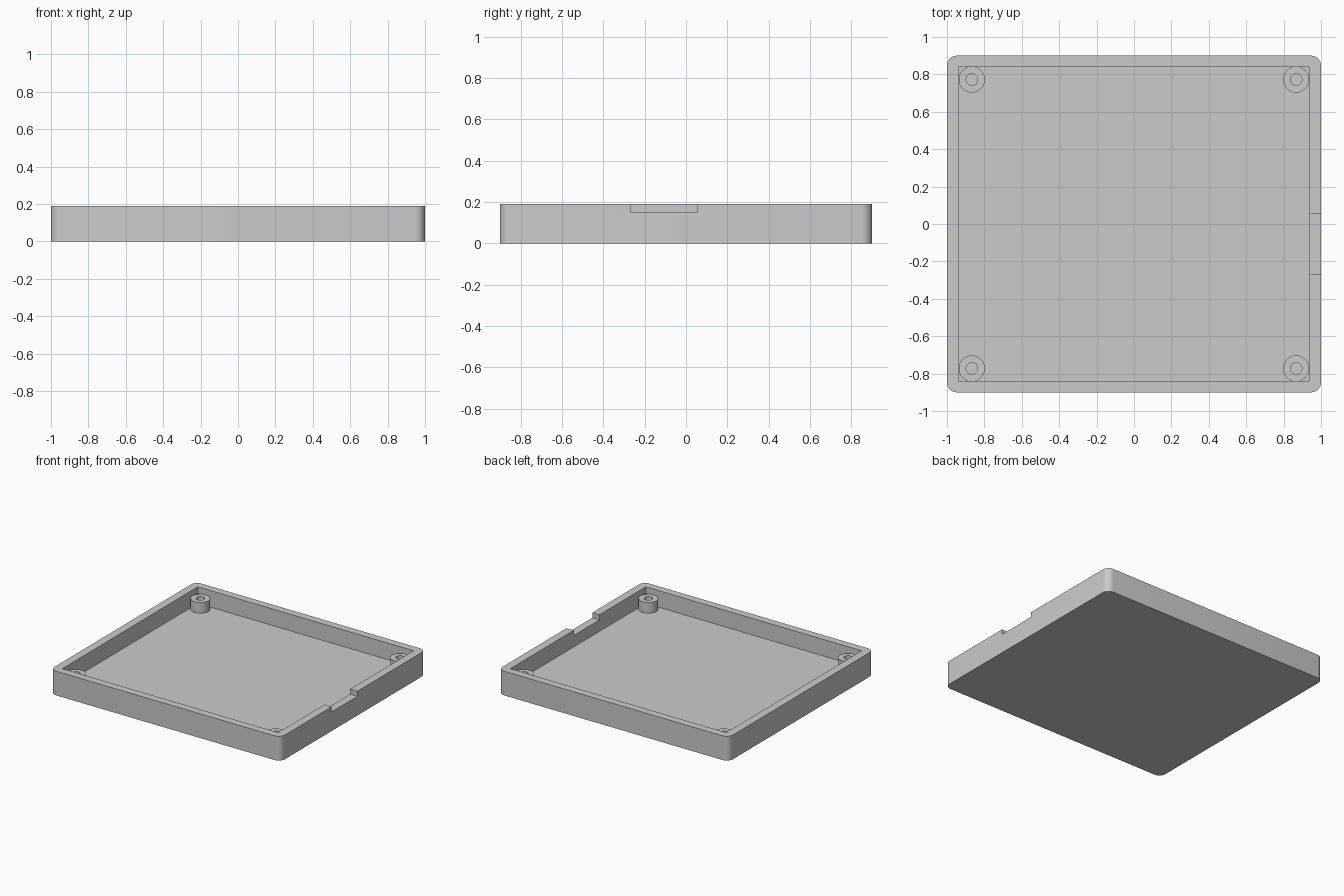
import bpy
import bmesh
import math

HX, HY, H = 1.0, 0.9, 0.19      # outer half sizes and height
IX, IY, FLOOR = 0.937, 0.84, 0.06   # cavity half sizes and floor level
BOSS_TOP = 0.145

cube = bpy.data.objects.get("Cube")
if cube:
    bpy.data.objects.remove(cube, do_unlink=True)

grey = bpy.data.materials.new("plain grey")
grey.use_nodes = True
colour = (0.6, 0.6, 0.6, 1)
grey.diffuse_color = colour
grey.node_tree.nodes["Principled BSDF"].inputs["Base Color"].default_value = colour


def make_object(name, bm):
    bmesh.ops.recalc_face_normals(bm, faces=bm.faces)
    mesh = bpy.data.meshes.new(name)
    bm.to_mesh(mesh)
    bm.free()
    mesh.materials.append(grey)
    obj = bpy.data.objects.new(name, mesh)
    bpy.context.collection.objects.link(obj)
    return obj


def box(name, x0, x1, y0, y1, z0, z1, radius=0):
    bm = bmesh.new()
    bmesh.ops.create_cube(bm, size=1)
    for v in bm.verts:
        v.co.x = x1 if v.co.x > 0 else x0
        v.co.y = y1 if v.co.y > 0 else y0
        v.co.z = z1 if v.co.z > 0 else z0
    if radius:
        upright = [e for e in bm.edges
                   if abs(e.verts[0].co.z - e.verts[1].co.z) > 0.01]
        bmesh.ops.bevel(bm, geom=upright, offset=radius, segments=8,
                        profile=0.5, affect='EDGES')
    return make_object(name, bm)


def smooth(obj):
    bpy.ops.object.select_all(action='DESELECT')
    obj.select_set(True)
    bpy.context.view_layer.objects.active = obj
    bpy.ops.object.shade_smooth_by_angle(angle=math.radians(30))


def cut(obj, cutter):
    mod = obj.modifiers.new(cutter.name, 'BOOLEAN')
    mod.operation = 'DIFFERENCE'
    mod.solver = 'EXACT'
    mod.object = cutter
    bpy.context.view_layer.objects.active = obj
    bpy.ops.object.modifier_apply(modifier=mod.name)
    bpy.data.objects.remove(cutter, do_unlink=True)


def boss(name, x, y, r_out=0.07, r_in=0.031, sides=32):
    # Turned ring profile with an open hole down to the floor
    bm = bmesh.new()
    rings = []
    for r, z in ((r_out, FLOOR), (r_out, BOSS_TOP), (r_in, BOSS_TOP), (r_in, FLOOR)):
        rings.append([bm.verts.new((x + r * math.cos(math.tau * i / sides),
                                    y + r * math.sin(math.tau * i / sides), z))
                      for i in range(sides)])
    for a, b in zip(rings, rings[1:] + rings[:1]):
        for i in range(sides):
            j = (i + 1) % sides
            bm.faces.new((a[i], a[j], b[j], b[i]))
    smooth(make_object(name, bm))


# Tray with rounded corners, hollowed out, and a notch in the left wall
tray = box("tray", -HX, HX, -HY, HY, 0, H, radius=0.053)
cut(tray, box("cavity", -IX, IX, -IY, IY, FLOOR, H + 0.1))
cut(tray, box("notch", IX - 0.03, HX + 0.1, -0.267, 0.053, 0.15, H + 0.1))
smooth(tray)

# Screw bosses in the four corners
for sx, side in ((-1, "right"), (1, "left")):
    for sy, end in ((-1, "front"), (1, "back")):
        boss(f"{end}_{side}_boss", sx * 0.867, sy * 0.772)
